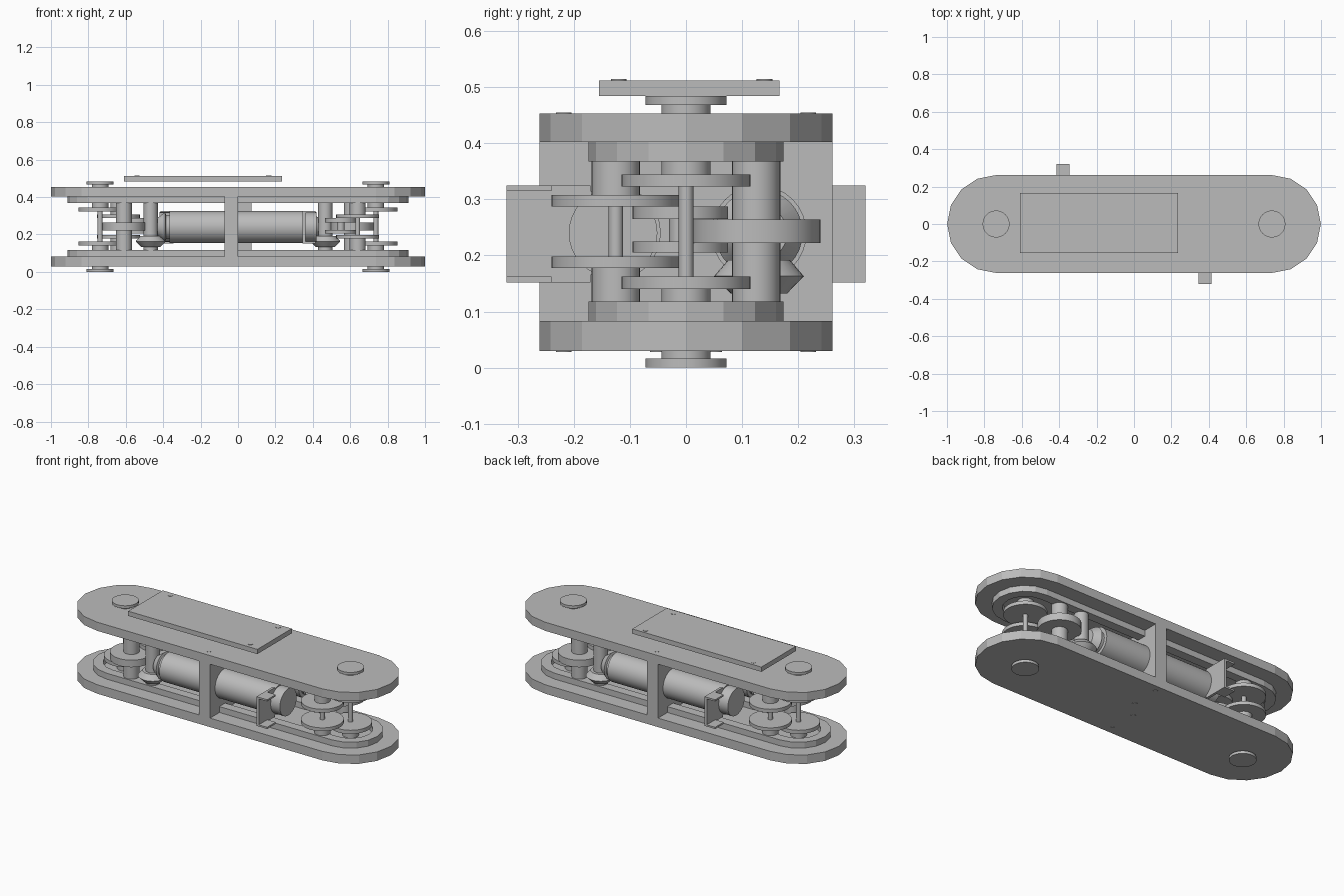
import bpy, bmesh, math
from mathutils import Matrix

cube = bpy.data.objects.get("Cube")
if cube:
    bpy.data.objects.remove(cube)

grey = bpy.data.materials.new("machined_grey")
grey.use_nodes = True
grey.diffuse_color = (0.5, 0.5, 0.5, 1)
grey.node_tree.nodes["Principled BSDF"].inputs["Base Color"].default_value = (0.5, 0.5, 0.5, 1)


def finish(name, bm, smooth=False):
    bmesh.ops.recalc_face_normals(bm, faces=bm.faces[:])
    mesh = bpy.data.meshes.new(name)
    bm.to_mesh(mesh)
    bm.free()
    mesh.materials.append(grey)
    obj = bpy.data.objects.new(name, mesh)
    bpy.context.collection.objects.link(obj)
    if smooth:
        bpy.ops.object.select_all(action='DESELECT')
        obj.select_set(True)
        bpy.context.view_layer.objects.active = obj
        bpy.ops.object.shade_smooth_by_angle(angle=math.radians(30))
    return obj


def box(name, x0, x1, y0, y1, z0, z1):
    bm = bmesh.new()
    bmesh.ops.create_cube(bm, size=1)
    for v in bm.verts:
        v.co = ((x0 + x1) / 2 + v.co.x * (x1 - x0),
                (y0 + y1) / 2 + v.co.y * (y1 - y0),
                (z0 + z1) / 2 + v.co.z * (z1 - z0))
    return finish(name, bm)


def turned(name, profile, x=0, y=0, z=0, along_x=False, sides=32):
    """Solid of revolution from (radius, height) pairs."""
    bm = bmesh.new()
    rings = [[bm.verts.new((r * math.cos(math.tau * i / sides),
                            r * math.sin(math.tau * i / sides), h))
              for i in range(sides)] for r, h in profile]
    for a, b in zip(rings, rings[1:]):
        for i in range(sides):
            j = (i + 1) % sides
            bm.faces.new((a[i], a[j], b[j], b[i]))
    bm.faces.new(rings[0])
    bm.faces.new(rings[-1])
    turn = Matrix.Rotation(math.pi / 2, 4, 'Y') if along_x else Matrix()
    bm.transform(Matrix.Translation((x, y, z)) @ turn)
    return finish(name, bm, True)


def disc(name, r, z0, z1, x=0, y=0):
    return turned(name, [(r, z0), (r, z1)], x, y)


END = 0.7375


def stadium(r, steps=8):
    return [(s * (END + r * math.sin(math.pi * i / steps)), s * -r * math.cos(math.pi * i / steps))
            for s in (1, -1) for i in range(steps + 1)]


def plate(name, r, z0, z1):
    bm = bmesh.new()
    face = bm.faces.new([bm.verts.new((x, y, z0)) for x, y in stadium(r)])
    ext = bmesh.ops.extrude_face_region(bm, geom=[face])["geom"]
    for v in ext:
        if isinstance(v, bmesh.types.BMVert):
            v.co.z = z1
    return finish(name, bm)


def rail(name, r_out, r_in, z0, z1):
    bm = bmesh.new()
    loops = [[bm.verts.new((x, y, z)) for x, y in stadium(r)]
             for r, z in ((r_out, z0), (r_out, z1), (r_in, z1), (r_in, z0))]
    n = len(loops[0])
    for k in range(4):
        a, b = loops[k], loops[(k + 1) % 4]
        for i in range(n):
            j = (i + 1) % n
            bm.faces.new((a[i], a[j], b[j], b[i]))
    return finish(name, bm)


# Outer side plates and their raised inner rails
plate("lower_plate", 0.2615, 0.03, 0.083)
plate("upper_plate", 0.2615, 0.402, 0.453)
rail("lower_rail", 0.174, 0.12, 0.083, 0.118)
rail("upper_rail", 0.174, 0.12, 0.367, 0.402)

# Cover panel with three screws
box("cover_panel", -0.61, 0.235, -0.155, 0.167, 0.484, 0.512)
for x, y in ((-0.54, 0.14), (0.165, 0.14), (0.165, -0.12)):
    disc("cover_screw", 0.014, 0.512, 0.514, x, y)

# Both halves are the same, turned half way about the vertical axis
half_turn = Matrix.Rotation(math.pi, 4, 'Z')
for side in ("left", "right"):
    before = set(bpy.data.objects)

    # Joint axle: caps outside, stub shafts, twin pulleys and thin pin inside
    turned(f"{side}_lower_axle", [(0.072, 0), (0.072, 0.016), (0.044, 0.016), (0.044, 0.14)], END)
    turned(f"{side}_upper_axle", [(0.044, 0.344), (0.044, 0.468), (0.072, 0.468), (0.072, 0.484)], END)
    disc(f"{side}_joint_pin", 0.013, 0.16, 0.325, END)
    disc(f"{side}_lower_joint_pulley", 0.115, 0.14, 0.162, END)
    disc(f"{side}_upper_joint_pulley", 0.115, 0.323, 0.344, END)

    # Idler shaft with a pair of pulleys
    ix, iy = 0.64, -0.125
    disc(f"{side}_idler_lower_post", 0.043, 0.083, 0.178, ix, iy)
    disc(f"{side}_idler_upper_post", 0.043, 0.308, 0.402, ix, iy)
    disc(f"{side}_idler_pin", 0.013, 0.19, 0.3, ix, iy)
    disc(f"{side}_idler_lower_pulley", 0.115, 0.178, 0.198, ix, iy)
    disc(f"{side}_idler_upper_pulley", 0.115, 0.287, 0.308, ix, iy)

    # Small guide pulleys near the middle
    disc(f"{side}_guide_pin", 0.02, 0.205, 0.287, 0.55, -0.01)
    disc(f"{side}_guide_lower_pulley", 0.085, 0.205, 0.225, 0.55, -0.01)
    disc(f"{side}_guide_upper_pulley", 0.085, 0.265, 0.287, 0.55, -0.01)

    # Column with one thick wheel
    disc(f"{side}_wheel_column", 0.043, 0.083, 0.402, 0.61, 0.125)
    disc(f"{side}_drive_wheel", 0.115, 0.222, 0.264, 0.61, 0.125)

    # Upright drive shaft with bevel gear
    disc(f"{side}_drive_shaft", 0.038, 0.083, 0.402, 0.467, 0.13)
    turned(f"{side}_bevel_gear", [(0.05, 0.132), (0.08, 0.163), (0.055, 0.192)], 0.467, 0.13)

    # Gear motor lying along the link
    turned(f"{side}_gear_motor",
           [(0.079, -0.42), (0.079, -0.36), (0.085, -0.36), (0.085, 0.365),
            (0.065, 0.365), (0.065, 0.385), (0.078, 0.39), (0.05, 0.43)],
           0, 0.13, 0.24, True)

    # Open channel bracket at the motor's tail
    box(f"{side}_bracket_wall", -0.36, -0.345, 0.17, 0.32, 0.152, 0.325)
    for z in (0.152, 0.315):
        box(f"{side}_bracket_flange", -0.415, -0.345, 0.24, 0.32, z, z + 0.01)

    # Centre web holding the plates apart, with its screws
    box(f"{side}_centre_web", 0, 0.072, 0, 0.2615, 0.083, 0.402)
    disc(f"{side}_upper_web_screw", 0.014, 0.453, 0.455, 0.037, 0.218)
    for y in (0.05, 0.218):
        disc(f"{side}_lower_web_screw", 0.014, 0.028, 0.03, 0.037, y)

    if side == "right":
        for obj in set(bpy.data.objects) - before:
            obj.data.transform(half_turn)
